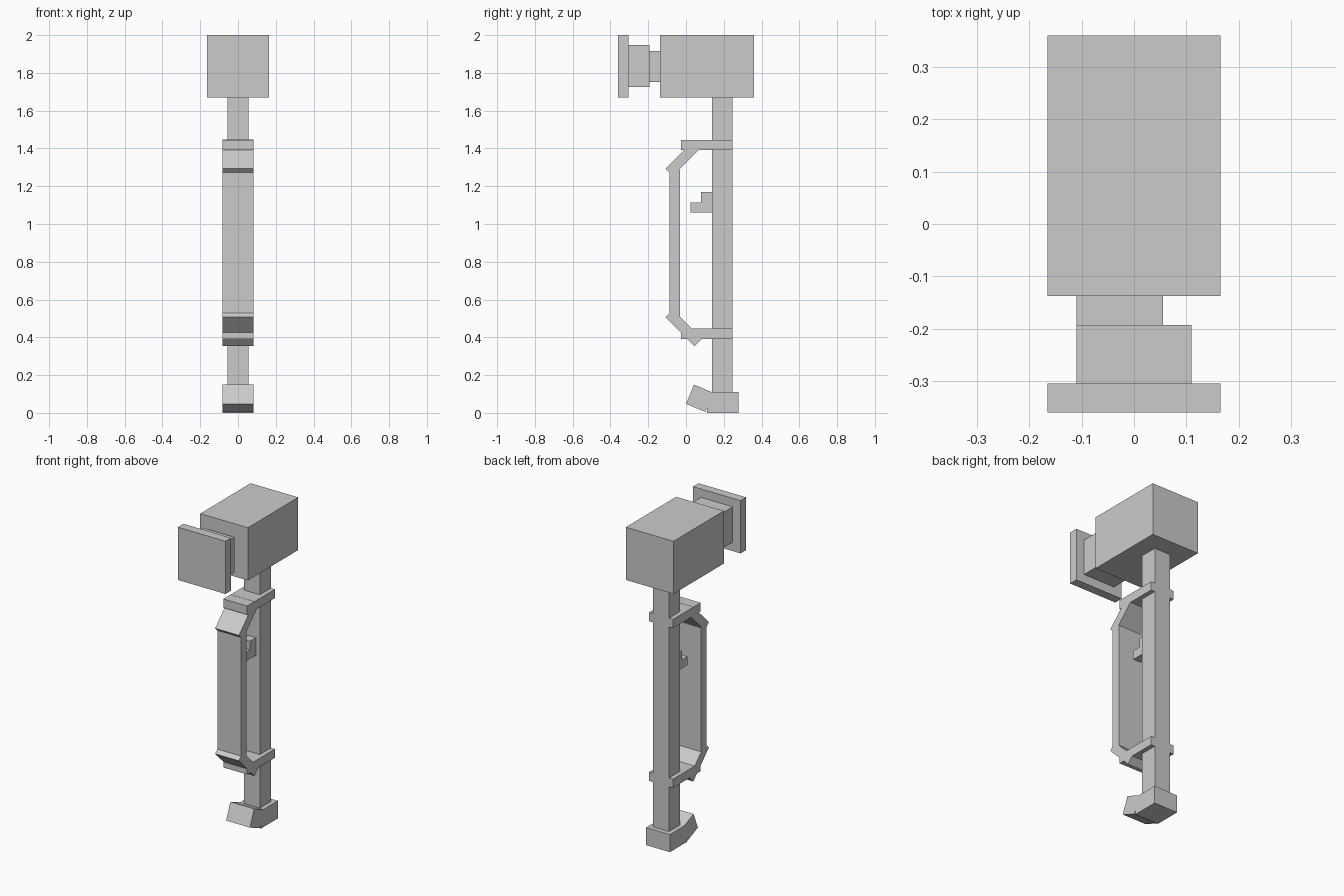
import bpy
from math import radians

cube = bpy.data.objects.get("Cube")
if cube:
    bpy.data.objects.remove(cube, do_unlink=True)

# Single plain grey for every part
GREY = (0.6, 0.6, 0.6, 1.0)
grey = bpy.data.materials.new("plain_grey")
grey.use_nodes = True
grey.diffuse_color = GREY
grey.node_tree.nodes["Principled BSDF"].inputs["Base Color"].default_value = GREY


def block(name, centre, size, tilt=0.0):
    """Flat-sided block, tilted in degrees about the x axis."""
    bpy.ops.mesh.primitive_cube_add(size=1, location=centre)
    ob = bpy.context.object
    ob.name = name
    ob.scale = size
    bpy.ops.object.transform_apply(location=False, rotation=False, scale=True)
    ob.rotation_euler.x = radians(tilt)
    ob.data.materials.append(grey)
    return ob


def span(name, x, y, z):
    """Block given by its extents along each axis."""
    ranges = (x, y, z)
    return block(name, [(a + b) / 2 for a, b in ranges], [b - a for a, b in ranges])


def both(half):
    return (-half, half)


UNIT = 0.055          # thickness shared by the thin parts
WIDE = 1.5 * UNIT     # half width of handle and foot
HEAD = 3 * UNIT       # half width of head and plate

# Head with stepped neck and striking plate
span("head", both(HEAD), (-0.138, 0.36), (1.67, 2.0))
span("neck_inner", (-2 * UNIT, UNIT), (-0.193, -0.138), (1.752, 1.917))
span("neck_outer", both(2 * UNIT), (-0.305, -0.193), (1.725, 1.947))
span("front_plate", both(HEAD), (-0.36, -0.305), (1.67, 2.0))

# Shaft
span("shaft", both(UNIT), (0.137, 0.247), (0.05, 1.67))

# Handle: grip bar, two arms and two slanted joints
span("grip", both(WIDE), (-0.087, -0.032), (0.51, 1.285))
for label, arm_z, joint_z, tilt in (("upper", 1.418, 1.35, 45), ("lower", 0.418, 0.45, -45)):
    block(label + "_arm", (0, 0.11, arm_z), (2 * WIDE, 0.274, UNIT))
    block(label + "_joint", (0, -0.012, joint_z), (2 * WIDE, 0.217, UNIT), tilt)

# Stepped trigger on the shaft
span("trigger_base", both(UNIT / 2), (0.08, 0.137), (1.06, 1.17))
span("trigger_tip", both(UNIT / 2), (0.025, 0.08), (1.06, 1.115))

# Foot with raised toe
span("foot", both(WIDE), (0.11, 0.277), (0, 0.11))
block("toe", (0, 0.072, 0.0775), (2 * WIDE, 0.11, 0.11), -22.5)
